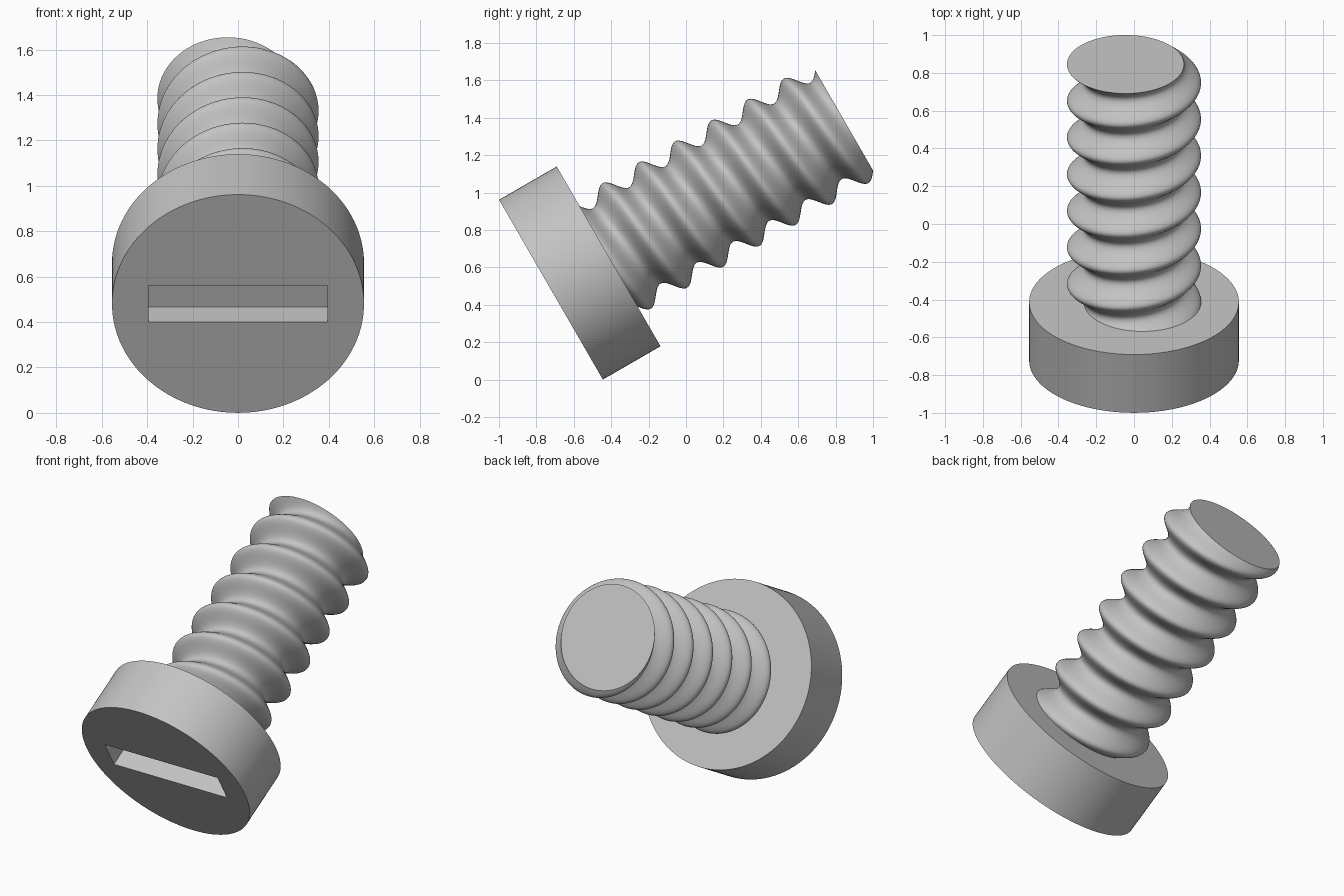
import bpy, bmesh, math
from mathutils import Matrix, Vector

HEAD_R, HEAD_H = 0.555, 0.356
SHAFT_R, OFFSET, END = 0.31, 0.045, 1.81
TURNS, RINGS_PER_TURN, SIDES = 6.5, 28, 72
# Screw axis leans back, with the head face at the origin of local space
PLACE = Matrix.Translation((0, -0.722, 0.481)) @ Matrix.Rotation(math.radians(-60), 4, 'X')

old = bpy.data.objects.get("Cube")
if old:
    bpy.data.objects.remove(old, do_unlink=True)

steel = bpy.data.materials.new("grey steel")
steel.use_nodes = True
GREY = (0.55, 0.55, 0.55, 1)
steel.diffuse_color = GREY
steel.node_tree.nodes["Principled BSDF"].inputs["Base Color"].default_value = GREY


def make_object(name, bm):
    bmesh.ops.recalc_face_normals(bm, faces=bm.faces)
    mesh = bpy.data.meshes.new(name)
    bm.to_mesh(mesh)
    bm.free()
    mesh.materials.append(steel)
    obj = bpy.data.objects.new(name, mesh)
    obj.matrix_world = PLACE
    bpy.context.collection.objects.link(obj)
    return obj


def select_only(obj):
    bpy.ops.object.select_all(action='DESELECT')
    obj.select_set(True)
    bpy.context.view_layer.objects.active = obj


def smooth(obj):
    select_only(obj)
    bpy.ops.object.shade_smooth_by_angle(angle=math.radians(30))


# Head: a plain disc
bm = bmesh.new()
bmesh.ops.create_cone(bm, cap_ends=True, segments=128, radius1=HEAD_R, radius2=HEAD_R,
                      depth=HEAD_H, matrix=Matrix.Translation((0, 0, HEAD_H / 2)))
head = make_object("head", bm)

# Driver slot cut into the head face
bm = bmesh.new()
bmesh.ops.create_cube(bm, size=1, matrix=Matrix.Diagonal((0.79, 0.185, 0.26, 1)))
cutter = make_object("slot_cutter", bm)
cutter.hide_render = True
cut = head.modifiers.new("slot", 'BOOLEAN')
cut.operation, cut.solver, cut.object = 'DIFFERENCE', 'EXACT', cutter
select_only(head)
bpy.ops.object.modifier_apply(modifier=cut.name)
bpy.data.objects.remove(cutter, do_unlink=True)
smooth(head)

# Threaded shaft: an off-centre circle orbiting the axis as it rises
bm = bmesh.new()
steps = int(TURNS * RINGS_PER_TURN)
rings = []
for i in range(steps + 1):
    f = i / steps
    phase = math.pi + math.tau * TURNS * (f - 1)
    centre = Vector((OFFSET * math.cos(phase), OFFSET * math.sin(phase),
                     HEAD_H + f * (END - HEAD_H)))
    ring = []
    for s in range(SIDES):
        a = math.tau * s / SIDES
        ring.append(bm.verts.new(centre + SHAFT_R * Vector((math.cos(a), math.sin(a), 0))))
    rings.append(ring)
for low, high in zip(rings, rings[1:]):
    for s in range(SIDES):
        n = (s + 1) % SIDES
        bm.faces.new((low[s], low[n], high[n], high[s]))
bm.faces.new(rings[0][::-1])
bm.faces.new(rings[-1])
smooth(make_object("threaded_shaft", bm))
